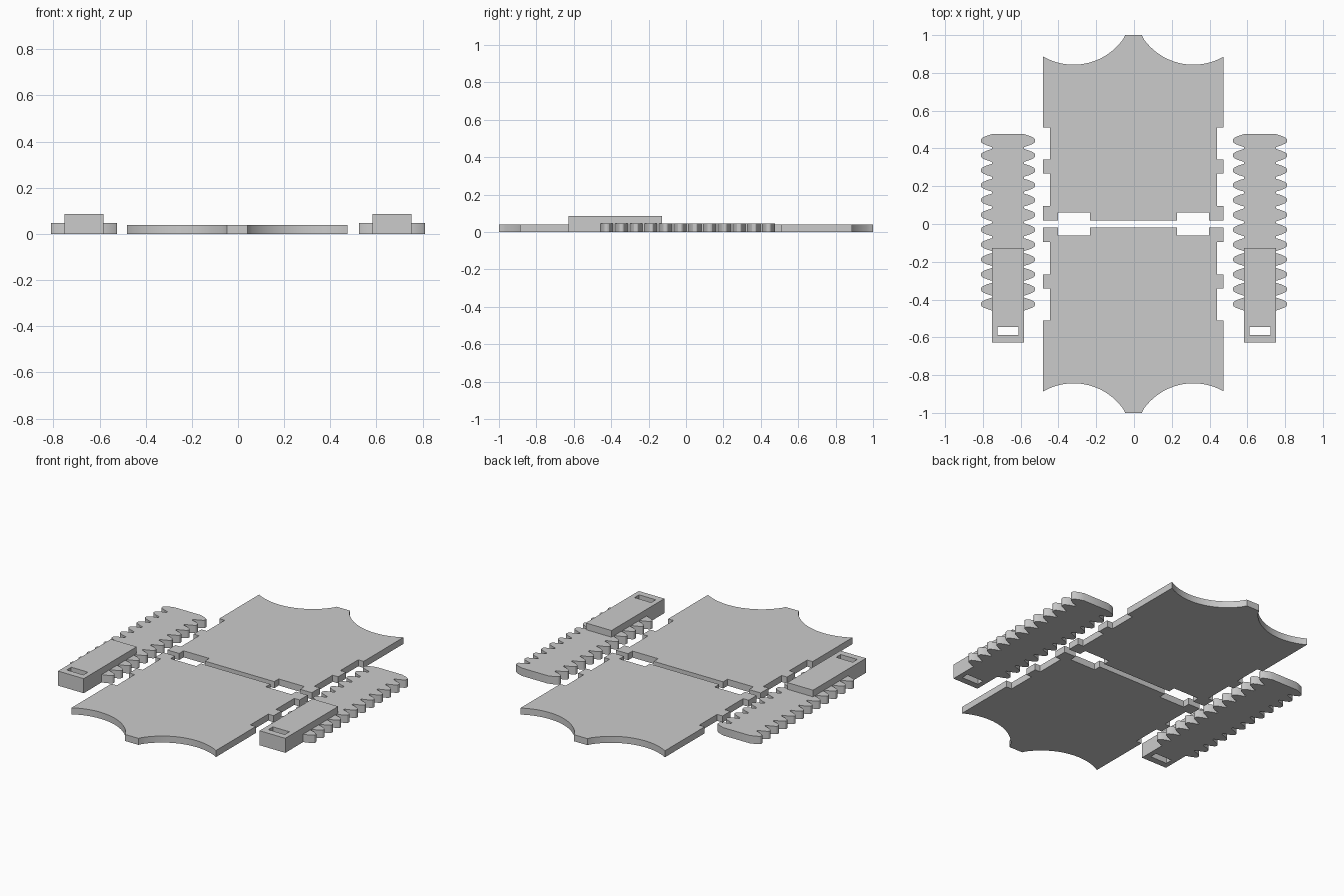
import bpy
import bmesh
import math

cube = bpy.data.objects.get("Cube")
if cube:
    bpy.data.objects.remove(cube, do_unlink=True)

grey = bpy.data.materials.new("light grey")
grey.use_nodes = True
grey.diffuse_color = (0.6, 0.6, 0.6, 1)
grey.node_tree.nodes["Principled BSDF"].inputs["Base Color"].default_value = (0.6, 0.6, 0.6, 1)


def slab(name, outlines, height):
    """Fill flat outlines (later ones are holes) and raise them from the ground."""
    curve = bpy.data.curves.new(name + " outline", "CURVE")
    curve.dimensions = "2D"
    curve.fill_mode = "BOTH"
    curve.extrude = height / 2
    for points in outlines:
        spline = curve.splines.new("POLY")
        spline.points.add(len(points) - 1)
        for target, (x, y) in zip(spline.points, points):
            target.co = (x, y, 0, 1)
        spline.use_cyclic_u = True
    helper = bpy.data.objects.new(name + " helper", curve)
    bpy.context.collection.objects.link(helper)
    bpy.context.view_layer.update()
    graph = bpy.context.evaluated_depsgraph_get()
    mesh = bpy.data.meshes.new_from_object(helper.evaluated_get(graph))
    bpy.data.objects.remove(helper, do_unlink=True)

    bm = bmesh.new()
    bm.from_mesh(mesh)
    bmesh.ops.remove_doubles(bm, verts=bm.verts, dist=0.0001)
    bmesh.ops.dissolve_limit(bm, angle_limit=0.01, verts=bm.verts, edges=bm.edges)
    bmesh.ops.recalc_face_normals(bm, faces=bm.faces)
    bmesh.ops.translate(bm, verts=bm.verts, vec=(0, 0, height / 2))
    bm.to_mesh(mesh)
    bm.free()
    mesh.materials.clear()
    mesh.materials.append(grey)
    obj = bpy.data.objects.new(name, mesh)
    bpy.context.collection.objects.link(obj)
    bpy.ops.object.select_all(action="DESELECT")
    obj.select_set(True)
    bpy.context.view_layer.objects.active = obj
    bpy.ops.object.shade_smooth_by_angle(angle=math.radians(25))
    return obj


def rectangle(x, y0, y1, half):
    return [(x - half, y0), (x + half, y0), (x + half, y1), (x - half, y1)]


# Panels: notched sides, two slots in the inner edge, scalloped outer edge
WIDE, NARROW, INNER = 0.478, 0.442, 0.019


def panel(name, side):
    half = [(0.23, INNER), (0.23, 0.061), (0.40, 0.061), (0.40, INNER), (WIDE, INNER)]
    for start, end in ((0.095, 0.268), (0.341, 0.51)):
        half += [(WIDE, start), (NARROW, start), (NARROW, end), (WIDE, end)]
    centre, radius, steps = 0.317, 0.3217, 28
    a0 = math.acos((WIDE - centre) / radius)
    a1 = math.pi - math.acos((centre - 0.044) / radius)
    for i in range(steps + 1):
        a = a0 + (a1 - a0) * i / steps
        half.append((centre + radius * math.cos(a), 1.165 - radius * math.sin(a)))
    half[-1] = (0.044, 1.0)
    outline = half + [(-x, y) for x, y in reversed(half)]
    slab(name, [[(x - 0.003, side * y) for x, y in outline]], 0.039)


panel("back_panel", 1)
panel("front_panel", -1)

# Toothed straps, each with a taller slotted head at the front
BODY, TIP, PITCH, TEETH = 0.085, 0.143, 0.0787, 12
FLANK = ((0, 0.034), (0.45, 0.026), (0.8, 0.017), (0.95, 0.011), (1, 0.005))
for label, x in (("right", -0.667), ("left", 0.667)):
    edge = []
    for i in range(TEETH):
        y = -0.424 + i * PITCH
        edge += [(BODY + (TIP - BODY) * t, y - h) for t, h in FLANK]
        edge += [(BODY + (TIP - BODY) * t, y + h) for t, h in reversed(FLANK)]
    strap = edge + [(-px, py) for px, py in reversed(edge)]
    slab(label + "_toothed_strap", [[(x + px, py) for px, py in strap]], 0.047)
    slab(label + "_strap_head",
         [rectangle(x, -0.627, -0.127, BODY), rectangle(x, -0.588, -0.545, 0.055)], 0.087)
